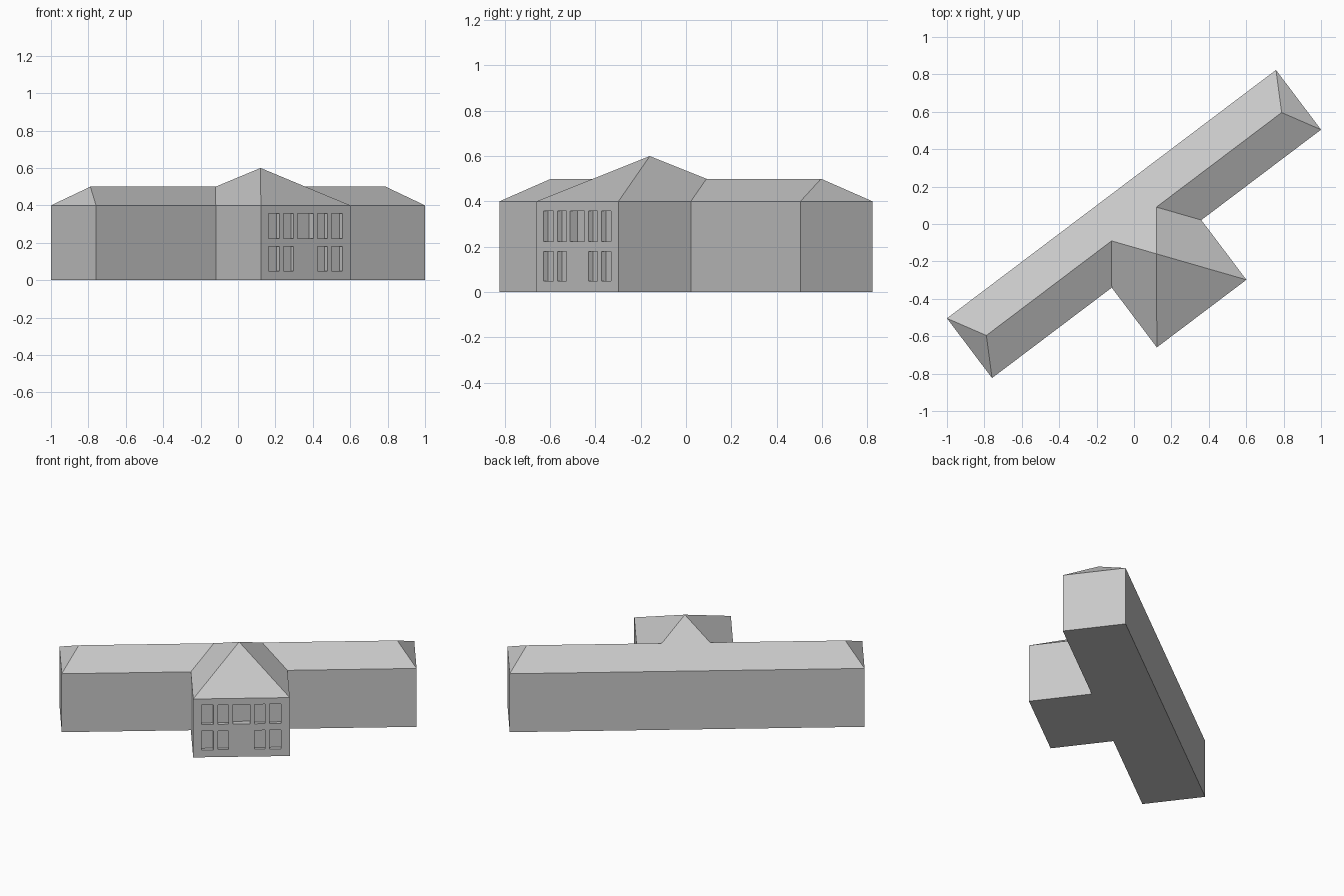
import bpy, bmesh, math
from mathutils import Matrix

if "Cube" in bpy.data.objects:
    bpy.data.objects.remove(bpy.data.objects["Cube"])

# Dimensions in the building's own frame: x along the wing, -y to the front
L, W = 1.102, 0.2            # half length and half depth of the long wing
P, F = 0.3, -0.6             # half width and front plane of the projecting block
EAVE, RIDGE, PEAK = 0.4, 0.5, 0.6
HIP = 0.989                  # half length of the wing ridge
TURN = Matrix.Rotation(math.radians(37.05), 4, 'Z')

stone = bpy.data.materials.new("light grey")
stone.diffuse_color = (0.58, 0.58, 0.58, 1)
stone.use_nodes = True
stone.node_tree.nodes["Principled BSDF"].inputs["Base Color"].default_value = stone.diffuse_color


def make(name, faces):
    """Build an object from a list of polygons, welding shared corners."""
    bm = bmesh.new()
    for pts in faces:
        bm.faces.new([bm.verts.new(p) for p in pts])
    bmesh.ops.remove_doubles(bm, verts=bm.verts, dist=1e-4)
    bmesh.ops.recalc_face_normals(bm, faces=bm.faces)
    bm.transform(TURN)
    me = bpy.data.meshes.new(name)
    bm.to_mesh(me)
    bm.free()
    me.materials.append(stone)
    ob = bpy.data.objects.new(name, me)
    bpy.context.collection.objects.link(ob)
    return ob


# Walls: T-shaped footprint raised to the eaves, front wall left for the windows
foot = [(P, F), (P, -W), (L, -W), (L, W), (-L, W), (-L, -W), (-P, -W), (-P, F)]
walls = [[(x, y, 0) for x, y in reversed(foot)]]
for a, b in zip(foot, foot[1:]):
    walls.append([(*a, 0), (*b, 0), (*b, EAVE), (*a, EAVE)])

# Front wall: grid of cells, window cells sunk inward (middle one deeper)
half = [0.053, 0.08, 0.147, 0.175, 0.247, P]
us = [-u for u in reversed(half)] + half
zs = [0, 0.05, 0.179, 0.224, 0.357, EAVE]
for i in range(len(us) - 1):
    for j in range(len(zs) - 1):
        u0, u1, z0, z1 = us[i], us[i + 1], zs[j], zs[j + 1]
        cell = [(u0, z0), (u1, z0), (u1, z1), (u0, z1)]
        middle = i == 5
        window = i % 2 == 1 and j % 2 == 1 and not (middle and j == 1)
        y = F + (0.04 if middle else 0.025) if window else F
        walls.append([(u, y, z) for u, z in cell])
        if window:
            for k in range(4):
                (a, c), (b, d) = cell[k], cell[(k + 1) % 4]
                walls.append([(a, F, c), (b, F, d), (b, y, d), (a, y, c)])
make("walls", walls)

# Roof: hipped wing crossed by a pyramid over the projecting block
top = (0, -W, PEAK)
roof = [[(-P, F, EAVE), (P, F, EAVE), top],
        [(-L, W, EAVE), (-HIP, 0, RIDGE), (-P / 2, 0, RIDGE), top,
         (P / 2, 0, RIDGE), (HIP, 0, RIDGE), (L, W, EAVE)]]
for s in (-1, 1):
    valley, cross, end = (s * P, -W, EAVE), (s * P / 2, 0, RIDGE), (s * HIP, 0, RIDGE)
    roof += [[(s * P, F, EAVE), valley, cross, top],
             [valley, (s * L, -W, EAVE), end, cross],
             [(s * L, -W, EAVE), (s * L, W, EAVE), end]]
make("roof", roof)
